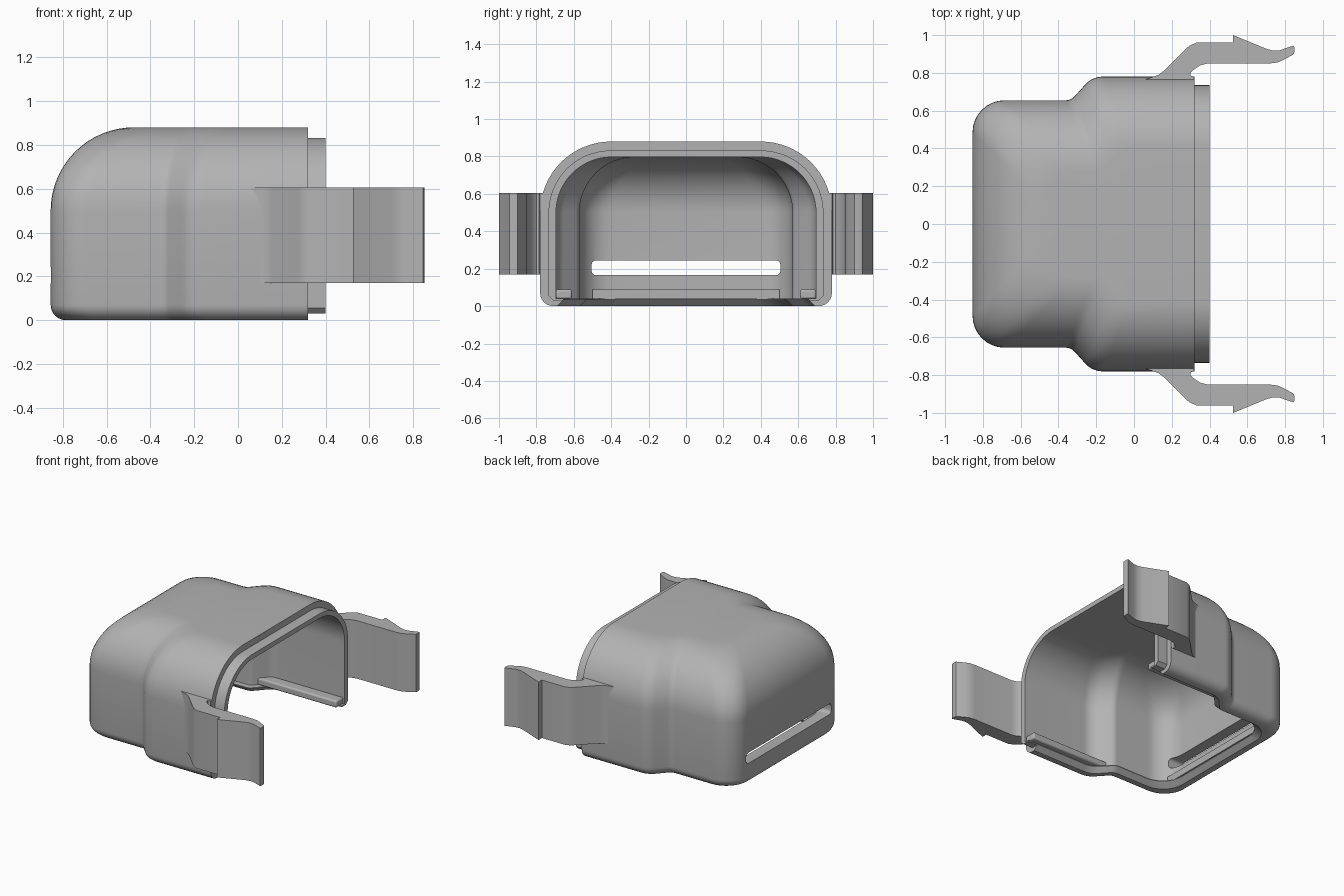
import bpy, bmesh
from math import sin, cos, pi, radians, sqrt

cube = bpy.data.objects.get("Cube")
if cube:
    bpy.data.objects.remove(cube, do_unlink=True)

grey = bpy.data.materials.new("grey_plastic")
grey.use_nodes = True
color = (0.45, 0.45, 0.45, 1)
grey.diffuse_color = color
grey.node_tree.nodes["Principled BSDF"].inputs["Base Color"].default_value = color


def make_object(name, bm):
    bmesh.ops.recalc_face_normals(bm, faces=bm.faces)
    mesh = bpy.data.meshes.new(name)
    bm.to_mesh(mesh)
    bm.free()
    mesh.materials.append(grey)
    obj = bpy.data.objects.new(name, mesh)
    bpy.context.collection.objects.link(obj)
    return obj


def activate(obj):
    bpy.ops.object.select_all(action='DESELECT')
    obj.select_set(True)
    bpy.context.view_layer.objects.active = obj


def smooth(obj):
    activate(obj)
    bpy.ops.object.shade_smooth_by_angle(angle=radians(30))


def boolean(obj, other, operation):
    activate(obj)
    mod = obj.modifiers.new("cut", 'BOOLEAN')
    mod.operation, mod.object, mod.solver = operation, other, 'EXACT'
    bpy.ops.object.modifier_apply(modifier=mod.name)
    bpy.data.objects.remove(other, do_unlink=True)


def loft(name, loops):
    bm = bmesh.new()
    rings = [[bm.verts.new(p) for p in loop] for loop in loops]
    for a, b in zip(rings, rings[1:]):
        for i in range(len(a)):
            j = (i + 1) % len(a)
            bm.faces.new((a[i], a[j], b[j], b[i]))
    bm.faces.new(rings[0])
    bm.faces.new(rings[-1])
    return make_object(name, bm)


def outline(inset, z, x_end):
    """Stepped plan outline, inset from the outer wall."""
    r, left, narrow = 0.17, -0.855 + inset, 0.655 - inset
    shift = 0.41 * inset
    half = []
    for i in range(9):          # rear corner
        a = i / 8 * pi / 2
        half.append((left + r - r * cos(a), narrow - r + r * sin(a)))
    for i in range(6):          # hollow of the shoulder
        a = radians(48) * i / 5
        half.append((-0.36 + shift + 0.06 * sin(a), narrow + 0.06 * (1 - cos(a))))
    for i in range(9):          # crest of the shoulder
        a = radians(48) * (1 - i / 8)
        half.append((-0.165 + shift - 0.125 * sin(a), narrow + 0.125 * cos(a)))
    half.append((x_end, narrow + 0.125))
    return [(x, y, z) for x, y in half] + [(x, -y, z) for x, y in reversed(half)]


def dome(radius, base_inset, x_end):
    """Layers of the large rounded upper edge."""
    return [outline(base_inset + radius * (1 - cos(a)), 0.5 + radius * sin(a), x_end)
            for a in [i / 16 * pi / 2 for i in range(17)]]


def box(name, x, y, z):
    bm = bmesh.new()
    bmesh.ops.create_cube(bm, size=1)
    for v in bm.verts:
        for k, (lo, hi) in enumerate((x, y, z)):
            v.co[k] = lo if v.co[k] < 0 else hi
    return make_object(name, bm)


# Housing: rounded outer body, mating tongue, hollow inside
base = [outline(0.07 * (1 - sin(a)), 0.07 * (1 - cos(a)), 0.32)
        for a in [i / 6 * pi / 2 for i in range(7)]]
housing = loft("housing", base + dome(0.38, 0, 0.32))
tongue = loft("tongue", [outline(0.07, 0.03, 0.4), outline(0.045, 0.055, 0.4)]
              + dome(0.332, 0.045, 0.4))
boolean(housing, tongue, 'UNION')
hollow = loft("hollow", [outline(0.09, -0.1, 0.6), outline(0.09, 0, 0.6),
                         outline(0.125, 0.035, 0.6), outline(0.125, 0.04, 0.6),
                         outline(0.085, 0.041, 0.6)] + dome(0.297, 0.085, 0.6))
boolean(housing, hollow, 'DIFFERENCE')

# Slot through the rear wall
slot = box("slot", (-1, -0.7), (-0.505, 0.505), (0.165, 0.245))
activate(slot)
bevel = slot.modifiers.new("round", 'BEVEL')
bevel.width, bevel.segments = 0.025, 4
bpy.ops.object.modifier_apply(modifier=bevel.name)
boolean(housing, slot, 'DIFFERENCE')
smooth(housing)

# Inner ledges
box("rear_ledge", (-0.78, -0.72), (-0.5, 0.5), (0.038, 0.09))
for side, s in (("left", 1), ("right", -1)):
    ys = sorted((s * 0.61, s * 0.695))
    rail = box(side + "_rail", (-0.27, 0.39), ys, (0.038, 0.09))
    mod = rail.modifiers.new("round", 'BEVEL')
    mod.width, mod.segments = 0.012, 3
    smooth(rail)

# Snap clips on both sides
clip = [(0.06, 0.765), (0.1, 0.779), (0.13, 0.79), (0.16, 0.812), (0.27, 0.923),
        (0.295, 0.945), (0.33, 0.96), (0.525, 0.96), (0.525, 1.0), (0.7, 0.928),
        (0.735, 0.918), (0.77, 0.919), (0.845, 0.945), (0.85, 0.935), (0.848, 0.9),
        (0.79, 0.868), (0.76, 0.855), (0.72, 0.85), (0.39, 0.85), (0.35, 0.84),
        (0.31, 0.812), (0.3, 0.8), (0.3, 0.785), (0.318, 0.78), (0.318, 0.765)]
for name, s in (("back_clip", 1), ("front_clip", -1)):
    smooth(loft(name, [[(x, s * y, z) for x, y in clip] for z in (0.17, 0.605)]))
